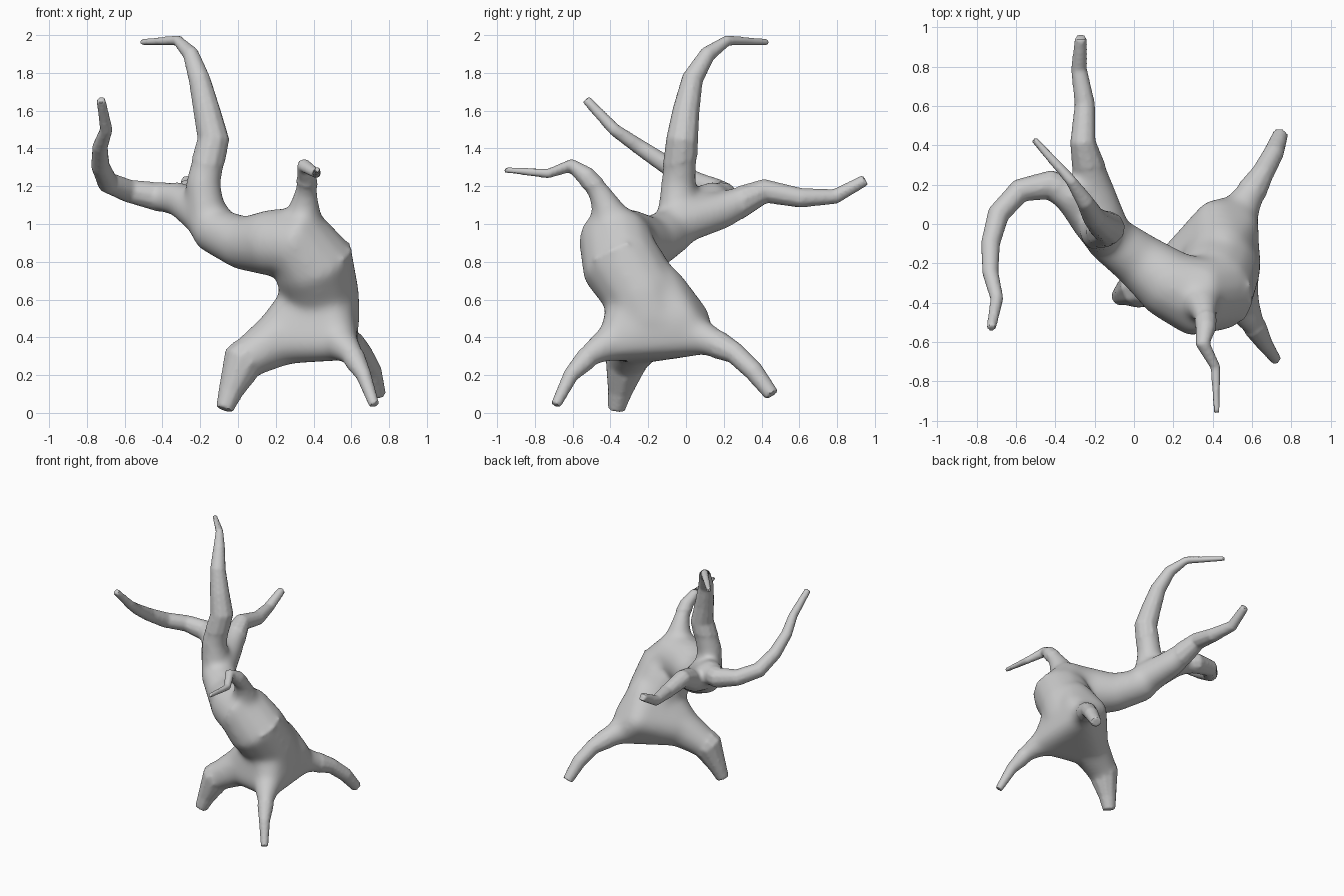
import bpy, bmesh
from math import cos, sin, tau
from mathutils import Vector

if "Cube" in bpy.data.objects:
    bpy.data.objects.remove(bpy.data.objects["Cube"])

bm = bmesh.new()


def tube(path, sides=10):
    """Closed tapered limb through (x, y, z, radius) points."""
    pts = [Vector(p[:3]) for p in path]
    rings, ref = [], None
    for i, p in enumerate(pts):
        a = (p - pts[i - 1]).normalized() if i > 0 else Vector()
        b = (pts[i + 1] - p).normalized() if i < len(pts) - 1 else Vector()
        t = (a + b).normalized()
        ref = t.orthogonal() if ref is None else ref - t * ref.dot(t)
        ref.normalize()
        side = t.cross(ref)
        r = path[i][3]
        rings.append([bm.verts.new(p + ref * r * cos(tau * k / sides)
                                   + side * r * sin(tau * k / sides)) for k in range(sides)])
    for lo, hi in zip(rings, rings[1:]):
        for k in range(sides):
            n = (k + 1) % sides
            bm.faces.new((lo[k], lo[n], hi[n], hi[k]))
    bm.faces.new(rings[0][::-1])
    bm.faces.new(rings[-1])


def hull(balls):
    """Convex web around a few (x, y, z, radius) balls."""
    verts = []
    for x, y, z, r in balls:
        tmp = bmesh.new()
        bmesh.ops.create_icosphere(tmp, subdivisions=2, radius=r)
        verts += [bm.verts.new(v.co + Vector((x, y, z))) for v in tmp.verts]
        tmp.free()
    res = bmesh.ops.convex_hull(bm, input=verts)
    loose = [g for g in res["geom_interior"] if isinstance(g, bmesh.types.BMVert)]
    bmesh.ops.delete(bm, geom=loose, context='VERTS')


# twisted trunk
tube([(.43, -.2, .36, .1), (.43, -.18, .48, .22), (.435, -.23, .63, .21), (.40, -.34, .79, .222),
      (.31, -.37, .91, .205), (.17, -.3, .9, .18), (.02, -.18, .9, .145),
      (-.13, -.07, .97, .128), (-.22, .02, 1.1, .1)], 14)
# flared base between the roots
hull([(.19, -.26, .385, .13), (.53, .05, .4, .1), (.54, -.37, .375, .1),
      (.41, .03, .5, .1), (.54, -.02, .5, .1), (.43, -.23, .62, .18), (.45, -.14, .66, .14)])
# three roots
tube([(-.072, -.37, .018, .047), (-.04, -.35, .11, .066), (.02, -.32, .265, .112),
      (.2, -.26, .385, .15), (.4, -.2, .46, .15)])
tube([(.745, .455, .095, .04), (.71, .36, .22, .053), (.655, .26, .315, .058),
      (.57, .12, .385, .088), (.45, -.1, .45, .15)])
tube([(.722, -.69, .04, .028), (.665, -.61, .2, .042), (.6, -.5, .315, .068),
      (.53, -.38, .38, .11), (.43, -.22, .45, .15)])
# front twig
tube([(.33, -.38, .96, .15), (.35, -.41, 1.07, .092), (.36, -.46, 1.17, .064), (.365, -.53, 1.255, .053),
      (.35, -.61, 1.31, .038), (.415, -.73, 1.267, .026), (.42, -.96, 1.287, .016)])
# tall branch
tube([(-.16, -.05, 1.0, .11), (-.185, -.04, 1.22, .096), (-.13, -.02, 1.45, .086), (-.165, 0, 1.6, .073),
      (-.205, .035, 1.77, .058), (-.25, .115, 1.9, .044), (-.32, .22, 1.972, .029), (-.51, .433, 1.962, .018)])
# curling left branch
tube([(-.2, 0, 1.06, .115), (-.32, .14, 1.135, .095), (-.43, .2, 1.145, .077), (-.58, .17, 1.175, .062),
      (-.69, .05, 1.22, .058), (-.73, -.1, 1.31, .05), (-.73, -.25, 1.41, .042),
      (-.697, -.38, 1.5, .034), (-.726, -.53, 1.66, .025)])
# back branch
tube([(-.13, -.06, 1.0, .125), (-.21, .2, 1.075, .102), (-.26, .42, 1.175, .066), (-.25, .61, 1.138, .053),
      (-.28, .79, 1.146, .041), (-.27, .95, 1.233, .031)])

bmesh.ops.recalc_face_normals(bm, faces=bm.faces[:])
mesh = bpy.data.meshes.new("dead_tree")
bm.to_mesh(mesh)
bm.free()
tree = bpy.data.objects.new("dead_tree", mesh)
bpy.context.collection.objects.link(tree)

# fuse the limbs into one skin
mod = tree.modifiers.new("fuse", 'REMESH')
mod.mode = 'VOXEL'
mod.voxel_size = 0.012
fused = bpy.data.meshes.new_from_object(tree.evaluated_get(bpy.context.evaluated_depsgraph_get()))
tree.modifiers.clear()
tree.data = fused

# blend the joints, leaving the thin tips alone
joints = [((.4, -.2, .5), .45), ((.3, -.38, .95), .3), ((.05, -.2, .9), .25), ((-.2, .03, 1.08), .28)]
bm = bmesh.new()
bm.from_mesh(fused)
soft = [v for v in bm.verts if any((v.co - Vector(c)).length < r for c, r in joints)]
for _ in range(35):
    bmesh.ops.smooth_vert(bm, verts=soft, factor=.5, use_axis_x=True, use_axis_y=True, use_axis_z=True)
for _ in range(2):
    bmesh.ops.smooth_vert(bm, verts=bm.verts[:], factor=.3, use_axis_x=True, use_axis_y=True, use_axis_z=True)
bm.to_mesh(fused)
bm.free()

bpy.context.view_layer.objects.active = tree
tree.select_set(True)
bpy.ops.object.shade_smooth_by_angle(angle=.7)
